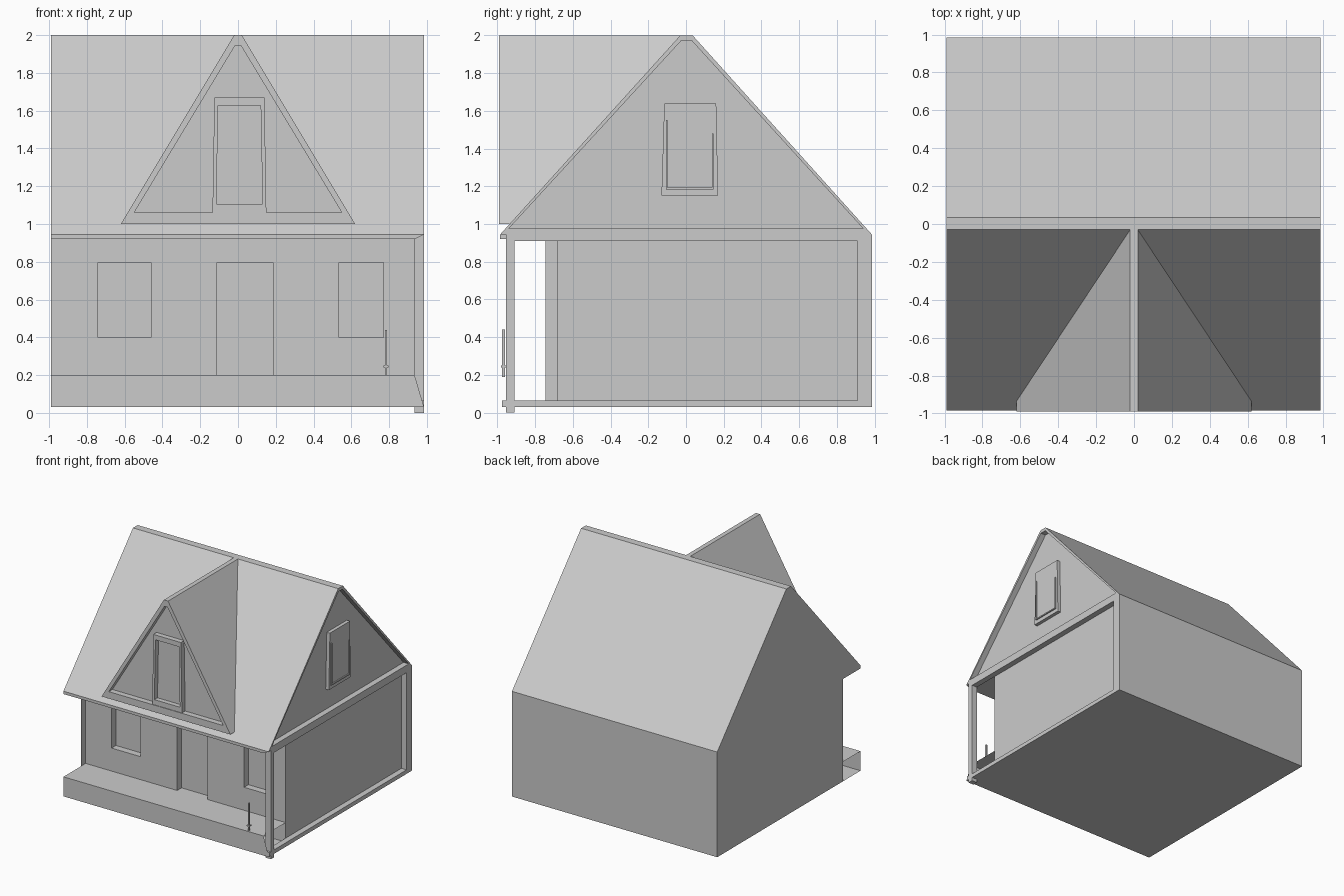
import bpy, bmesh
from mathutils import Vector

if "Cube" in bpy.data.objects:
    bpy.data.objects.remove(bpy.data.objects["Cube"])

L, R, W = -0.99, 0.985, 0.935        # left side, right side, recessed right wall
F, B, FW = -0.985, 0.985, -0.68      # eave front, back, front wall


def make(name, verts, faces):
    me = bpy.data.meshes.new(name)
    me.from_pydata(verts, [], faces)
    me.update()
    ob = bpy.data.objects.new(name, me)
    bpy.context.collection.objects.link(ob)
    return ob


def sheet(name, verts, facing):
    """Single polygon turned towards the given direction."""
    ob = make(name, verts, [list(range(len(verts)))])
    if ob.data.polygons[0].normal.dot(Vector(facing)) < 0:
        ob.data.flip_normals()
    return ob


def box(name, x, y, z):
    v = [(a, b, c) for a in x for b in y for c in z]
    return make(name, v, [(0, 1, 3, 2), (4, 6, 7, 5), (0, 4, 5, 1),
                          (2, 3, 7, 6), (0, 2, 6, 4), (1, 5, 7, 3)])


def recess(name, outer, inner, to3d, depth, jut=0):
    """Flat rim, inner walls and a sunken panel; jut adds the rim's outer sides."""
    n = len(outer)
    v = [to3d(u, w, 0) for u, w in outer] + [to3d(u, w, 0) for u, w in inner]
    v += [to3d(u, w, -depth) for u, w in inner]
    rows = [0, n]
    if jut:
        v += [to3d(u, w, -jut) for u, w in outer]
        rows.append(-1)
    faces = [list(range(2 * n, 3 * n))]
    for r in rows:
        a, b = (3 * n, 0) if r < 0 else (r, r + n)
        faces += [(a + i, a + (i + 1) % n, b + (i + 1) % n, b + i) for i in range(n)]
    ob = make(name, v, faces)
    bm = bmesh.new()
    bm.from_mesh(ob.data)
    bmesh.ops.recalc_face_normals(bm, faces=bm.faces)
    bm.faces.ensure_lookup_table()
    out = Vector(to3d(0, 0, 1)) - Vector(to3d(0, 0, 0))
    bm.normal_update()
    if bm.faces[0].normal.dot(out) < 0:
        bmesh.ops.reverse_faces(bm, faces=bm.faces)
    bm.to_mesh(ob.data)
    bm.free()
    return ob


def front_at(y):
    return lambda u, w, d: (u, y - d, w)


def right_at(x):
    return lambda u, w, d: (x + d, u, w)


# Outer shell
sheet("left_wall", [(L, y, z) for y, z in
      [(-0.745, 0.03), (B, 0.03), (B, 0.945), (0.035, 2), (-0.03, 2),
       (F, 0.945), (F, 0.92), (-0.745, 0.92)]], (-1, 0, 0))
sheet("back_wall", [(L, B, 0.03), (R, B, 0.03), (R, B, 0.945), (L, B, 0.945)], (0, 1, 0))
sheet("underside", [(L, F, 0.03), (R, F, 0.03), (R, B, 0.03), (L, B, 0.03)], (0, 0, -1))

# Main roof with flat ridge
profile = [(F, 0.945), (-0.03, 2), (0.035, 2), (B, 0.945)]
for part, (a, b), face in zip(("roof_front", "roof_ridge", "roof_back"),
                              zip(profile, profile[1:]),
                              ((0, -1, 1), (0, 0, 1), (0, 1, 1))):
    sheet(part, [(L, *a), (R, *a), (R, *b), (L, *b)], face)
sheet("eave_fascia", [(L, F, 0.945), (R, F, 0.945), (W, F, 0.92), (L, F, 0.92)], (0, -1, 0))
sheet("porch_ceiling", [(L, F, 0.92), (W, F, 0.92), (W, FW, 0.92), (L, FW, 0.92)], (0, 0, -1))

# Right gable and its window
recess("right_gable", [(F, 0.945), (B, 0.945), (0.035, 2), (-0.03, 2)],
       [(-0.94, 0.975), (0.94, 0.975), (0.03, 1.972), (-0.025, 1.972)],
       right_at(R), R - W)
gw = [(-0.13, 1.15), (0.17, 1.15), (0.16, 1.64), (-0.115, 1.64)]
gx = W + 0.03
make("gable_window", [(x, y, z) for x in (W, gx) for y, z in gw],
     [(4, 5, 6, 7)] + [(i, (i + 1) % 4, 4 + (i + 1) % 4, 4 + i) for i in range(4)])
for name, y, z in (("gable_bar_left", (-0.105, -0.097), (1.19, 1.55)),
                   ("gable_bar_right", (0.138, 0.146), (1.19, 1.48)),
                   ("gable_bar_sill", (-0.105, 0.146), (1.183, 1.193))):
    box(name, (gx, gx + 0.01), y, z)

# Right side frame and panel
box("corner_post", (W, R), (-0.955, -0.91), (0, 0.92))
box("rear_post", (W, R), (0.91, B), (0.065, 0.91))
box("top_beam", (W, R), (-0.955, B), (0.91, 0.945))
box("bottom_beam", (W, R), (-0.975, B), (0.03, 0.065))
sheet("right_wall", [(W, FW, 0.065), (W, 0.91, 0.065), (W, 0.91, 0.91), (W, FW, 0.91)], (1, 0, 0))

# Front wall in strips, with sunken windows and door
x = L
for name, x0, x1, z0 in (("left_window", -0.74, -0.46, 0.4),
                         ("door", -0.11, 0.185, 0.2),
                         ("right_window", 0.535, 0.77, 0.4)):
    sheet(name + "_wall", [(x, FW, 0.03), (x0, FW, 0.03), (x0, FW, 0.92), (x, FW, 0.92)], (0, -1, 0))
    recess(name, [(x0, 0.03), (x1, 0.03), (x1, 0.92), (x0, 0.92)],
           [(x0, z0), (x1, z0), (x1, 0.795), (x0, 0.795)], front_at(FW), 0.06)
    x = x1
sheet("right_end_wall", [(x, FW, 0.03), (W, FW, 0.03), (W, FW, 0.92), (x, FW, 0.92)], (0, -1, 0))

# Porch floor, front skirt and short rail post
sheet("porch_floor", [(L, F, 0.2), (W, F, 0.2), (W, FW, 0.2), (L, FW, 0.2)], (0, 0, 1))
sheet("porch_skirt", [(L, F, 0.03), (R, F, 0.03), (W, F, 0.2), (L, F, 0.2)], (0, -1, 0))
box("rail_post", (0.778, 0.79), (-0.975, -0.96), (0.19, 0.44))
box("rail_peg", (0.77, 0.797), (-0.98, -0.955), (0.24, 0.25))

# Dormer: front with rim, sides running back into the roof slope
D = -0.99
recess("dormer_front", [(-0.62, 1), (0.62, 1), (0.02, 2), (-0.02, 2)],
       [(-0.55, 1.06), (0.55, 1.06), (0.015, 1.945), (-0.015, 1.945)], front_at(D), 0.05)
for side, s in (("left", -1), ("right", 1)):
    sheet("dormer_roof_" + side, [(s * 0.62, D, 1), (s * 0.62, -0.935, 1),
          (s * 0.02, -0.03, 2), (s * 0.02, D, 2)], (s, 0, 1))
sheet("dormer_ridge", [(-0.02, D, 2), (0.02, D, 2), (0.02, -0.03, 2), (-0.02, -0.03, 2)], (0, 0, 1))
sheet("dormer_underside", [(-0.62, D, 1), (0.62, D, 1), (0.62, -0.935, 1), (-0.62, -0.935, 1)], (0, 0, -1))
recess("dormer_window", [(-0.135, 1.06), (0.15, 1.06), (0.14, 1.67), (-0.125, 1.67)],
       [(-0.115, 1.105), (0.13, 1.105), (0.12, 1.628), (-0.105, 1.628)],
       front_at(D + 0.005), 0.043, 0.045)
